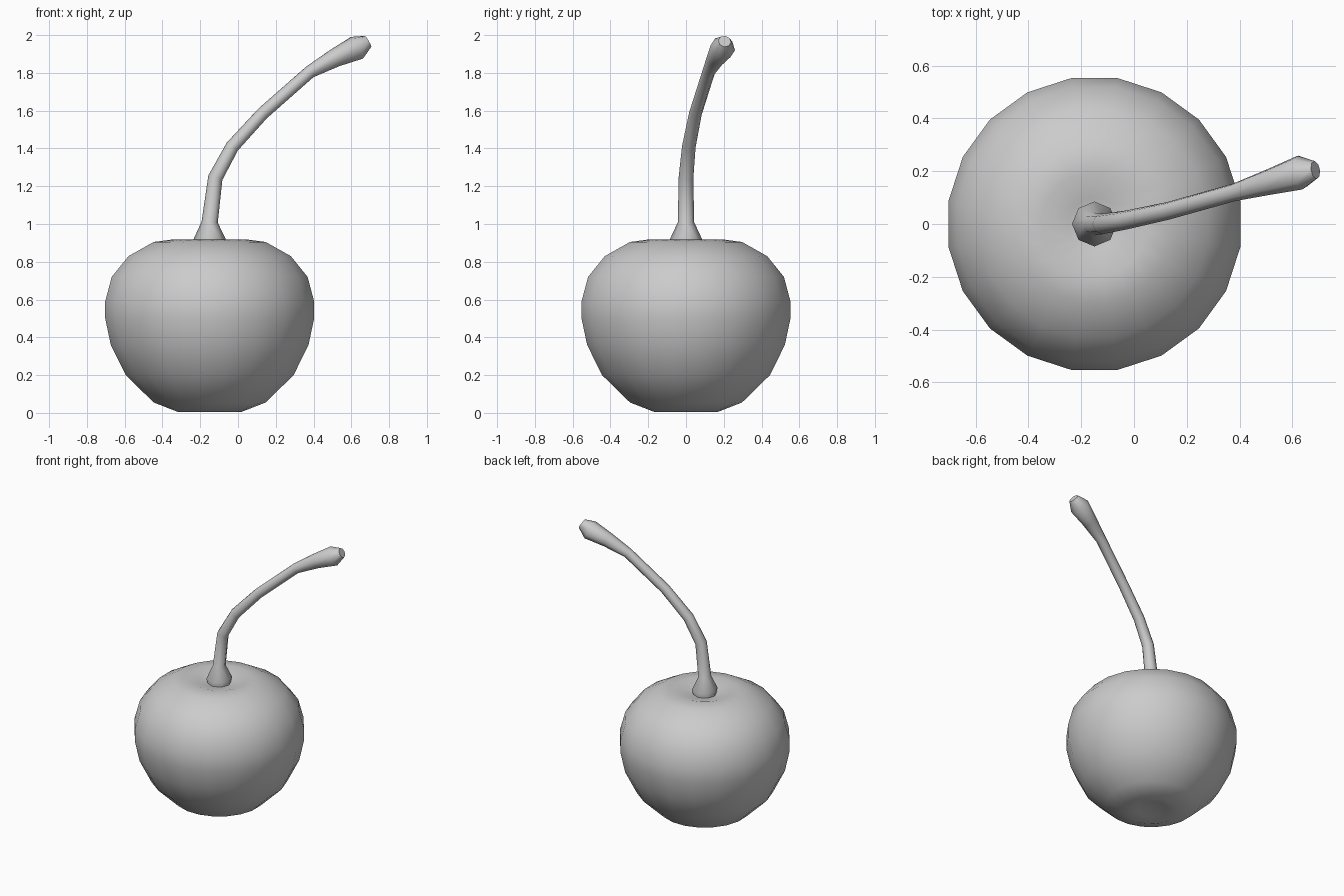
import bpy, bmesh, math

if "Cube" in bpy.data.objects:
    bpy.data.objects.remove(bpy.data.objects["Cube"])

CX = -0.15      # fruit axis
SIDES = 20

# Fruit: lathed profile (radius, z) with a shallow dimple at both ends
profile = [(0.0, 0.03), (0.10, 0.02), (0.17, 0.005), (0.30, 0.06 * 0.45), (0.445, 0.125 - 0.02),
           (0.50, 0.27 - 0.03), (0.535, 0.36), (0.56, 0.50), (0.56, 0.59), (0.525, 0.72),
           (0.435, 0.83), (0.30, 0.905), (0.20, 0.918), (0.10, 0.89), (0.0, 0.875)]
profile[3:7] = [(0.30, 0.055), (0.45, 0.20), (0.53, 0.36)]

bm = bmesh.new()
rings = []
for r, z in profile:
    if r == 0:
        rings.append([bm.verts.new((CX, 0, z))] * SIDES)
    else:
        rings.append([bm.verts.new((CX + r * math.cos(a), r * math.sin(a), z))
                      for a in (2 * math.pi * (i + 0.5) / SIDES for i in range(SIDES))])
for low, high in zip(rings, rings[1:]):
    for i in range(SIDES):
        j = (i + 1) % SIDES
        bm.faces.new(dict.fromkeys((low[i], low[j], high[j], high[i])))
for f in bm.faces:
    f.smooth = True
bmesh.ops.recalc_face_normals(bm, faces=bm.faces)
mesh = bpy.data.meshes.new("fruit")
bm.to_mesh(mesh)
bm.free()
bpy.context.collection.objects.link(bpy.data.objects.new("fruit", mesh))

# Stem: eight-sided tapered tube along a bent path (x, y, z, radius)
path = [(CX, 0, 0.87, 0.075), (CX, 0, 0.92, 0.085), (CX, 0, 1.01, 0.043),
        (-0.12, 0, 1.245, 0.039), (-0.03, 0.015, 1.41, 0.036), (0.13, 0.05, 1.585, 0.034),
        (0.38, 0.12, 1.805, 0.034), (0.515, 0.16, 1.88, 0.05), (0.63, 0.195, 1.933, 0.066),
        (0.688, 0.205, 1.967, 0.034)]
curve = bpy.data.curves.new("stem", 'CURVE')
curve.dimensions = '3D'
curve.bevel_depth = 1.0
curve.bevel_resolution = 2
curve.use_fill_caps = True
spline = curve.splines.new('POLY')
spline.points.add(len(path) - 1)
for p, (x, y, z, r) in zip(spline.points, path):
    p.co = (x, y, z, 1)
    p.radius = r
spline.use_smooth = True
stem = bpy.data.objects.new("stem", curve)
bpy.context.collection.objects.link(stem)
bpy.context.view_layer.objects.active = stem
stem.select_set(True)
bpy.ops.object.convert(target='MESH')
bpy.ops.object.shade_smooth_by_angle(angle=math.radians(60))
